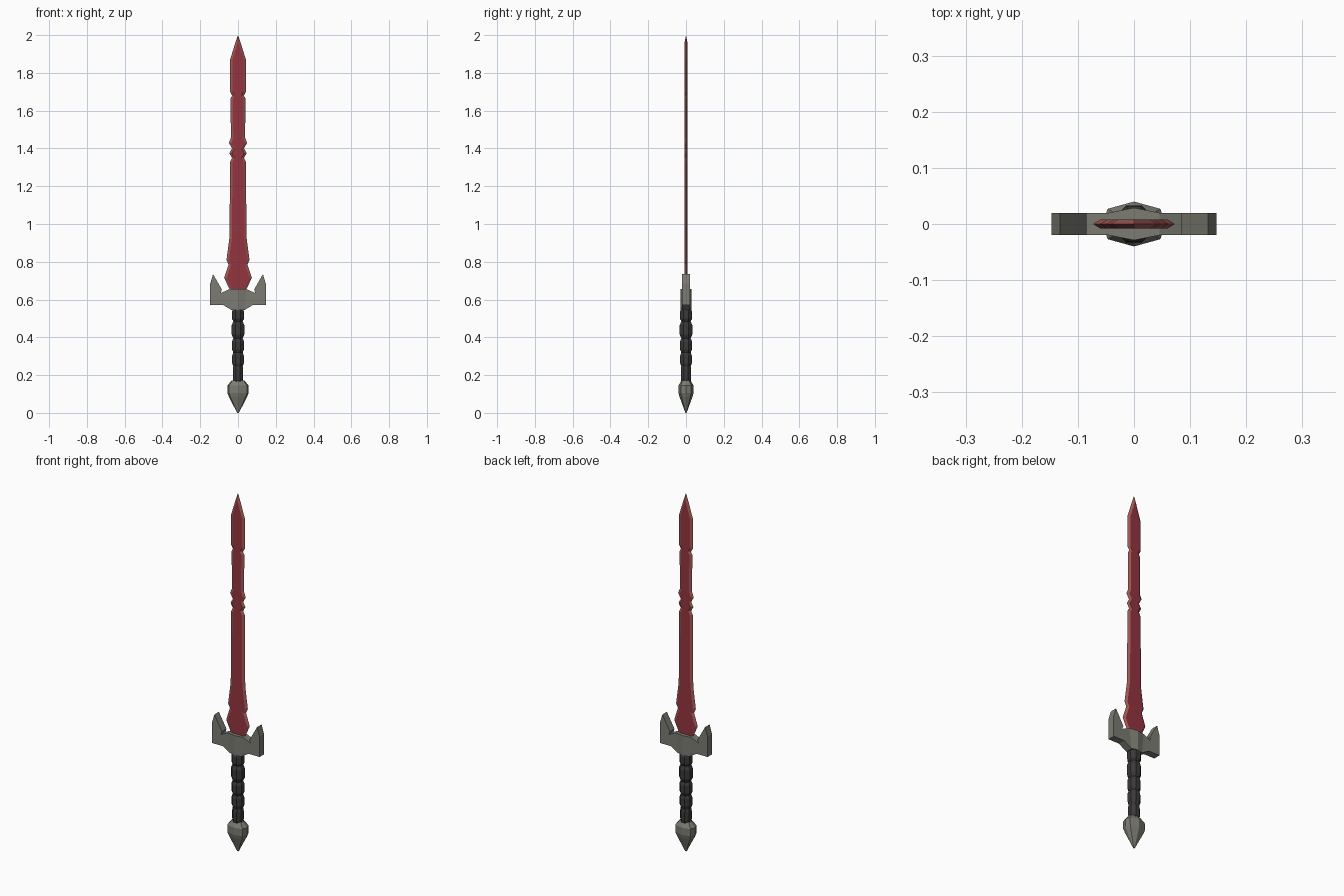
import bpy, bmesh, math

if "Cube" in bpy.data.objects:
    bpy.data.objects.remove(bpy.data.objects["Cube"])


def material(name, rgb):
    m = bpy.data.materials.new(name)
    m.diffuse_color = (*rgb, 1)
    m.use_nodes = True
    m.node_tree.nodes["Principled BSDF"].inputs["Base Color"].default_value = m.diffuse_color
    return m


STEEL = material("steel", (0.20, 0.20, 0.17))
LEATHER = material("dark_leather", (0.045, 0.04, 0.04))
RED = material("red_blade", (0.30, 0.035, 0.05))
EDGE = material("blade_edge", (0.36, 0.10, 0.09))


def finish(bm, name, *mats):
    bmesh.ops.remove_doubles(bm, verts=bm.verts, dist=1e-5)
    bmesh.ops.recalc_face_normals(bm, faces=bm.faces)
    mesh = bpy.data.meshes.new(name)
    bm.to_mesh(mesh)
    bm.free()
    for m in mats:
        mesh.materials.append(m)
    ob = bpy.data.objects.new(name, mesh)
    bpy.context.collection.objects.link(ob)
    return ob


def loft(bm, rings):
    """Skin a stack of equal-sized rings and cap both ends."""
    rows = [[bm.verts.new(p) for p in r] for r in rings]
    n = len(rows[0])
    for a, b in zip(rows, rows[1:]):
        for i in range(n):
            j = (i + 1) % n
            bm.faces.new((a[i], a[j], b[j], b[i]))
    bm.faces.new(rows[0][::-1])
    bm.faces.new(rows[-1])


# Blade: hexagonal section following a notched outline (z, half width)
outline = [(0.64, 0.038), (0.715, 0.073), (0.785, 0.05), (0.81, 0.061),
           (0.93, 0.045), (1.33, 0.042), (1.35, 0.032), (1.375, 0.046),
           (1.40, 0.032), (1.43, 0.048), (1.455, 0.038), (1.665, 0.039),
           (1.68, 0.031), (1.70, 0.042), (1.87, 0.042), (1.96, 0.014)]
bm = bmesh.new()
T = 0.008
rings = []
for z, w in outline:
    c = max(w - 0.013, 0.002)
    rings.append([(-w, 0, z), (-c, -T, z), (c, -T, z),
                  (w, 0, z), (c, T, z), (-c, T, z)])
rings.append([(x * 0.02, y * 0.02, 1.9995) for x, y, z in rings[-1]])
loft(bm, rings)
bm.normal_update()
for f in bm.faces:
    f.material_index = 0 if abs(f.normal.y) > 0.93 else 1
finish(bm, "blade", RED, EDGE)

# Cross guard: flat horned wings with a creased centre block
bm = bmesh.new()
G = 0.02
inner = [(0, 0.655, 0.029), (0.045, 0.655, G), (0.035, 0.545, G), (0, 0.545, 0.029)]
wing = [(0.045, 0.655, G), (0.092, 0.634, G), (0.085, 0.652, G), (0.132, 0.735, G),
        (0.147, 0.685, G), (0.147, 0.572, G), (0.08, 0.572, G), (0.035, 0.545, G)]
for s in (-1, 1):
    for poly in (inner, wing):
        for side in (-1, 1):
            bm.faces.new([bm.verts.new((s * x, side * y, z)) for x, z, y in poly])
    # outer rim, leaving the shared and centre seams open
    rim = [inner[0]] + wing + [inner[3]]
    for (x0, z0, y0), (x1, z1, y1) in zip(rim, rim[1:]):
        bm.faces.new([bm.verts.new((s * x, y, z)) for x, y, z in
                      ((x0, -y0, z0), (x1, -y1, z1), (x1, y1, z1), (x0, y0, z0))])
finish(bm, "cross_guard", STEEL)

# Grip: stack of faceted beads
bm = bmesh.new()
joints = [0.165, 0.245, 0.32, 0.395, 0.485, 0.55]
radii = [0.030, 0.033, 0.034, 0.036, 0.035]
SIDES = 8


def circle(r, z):
    return [(r * math.cos((i + 0.5) * math.tau / SIDES),
             r * math.sin((i + 0.5) * math.tau / SIDES), z) for i in range(SIDES)]


rings = []
for lo, hi, r in zip(joints, joints[1:], radii):
    h = hi - lo
    rings += [circle(0.027, lo), circle(r, lo + 0.22 * h), circle(r, hi - 0.22 * h)]
rings.append(circle(0.027, joints[-1]))
loft(bm, rings)
finish(bm, "grip", LEATHER)

# Pommel: faceted drop, wider than it is deep
bm = bmesh.new()
section = [(0, -0.04), (0.047, -0.027), (0.056, 0), (0.047, 0.027),
           (0, 0.04), (-0.047, 0.027), (-0.056, 0), (-0.047, -0.027)]
levels = [(0, 0.08), (0.085, 0.86), (0.105, 1), (0.145, 1), (0.172, 0.6)]
loft(bm, [[(x * k, y * k, z) for x, y in section] for z, k in levels])
finish(bm, "pommel", STEEL)
